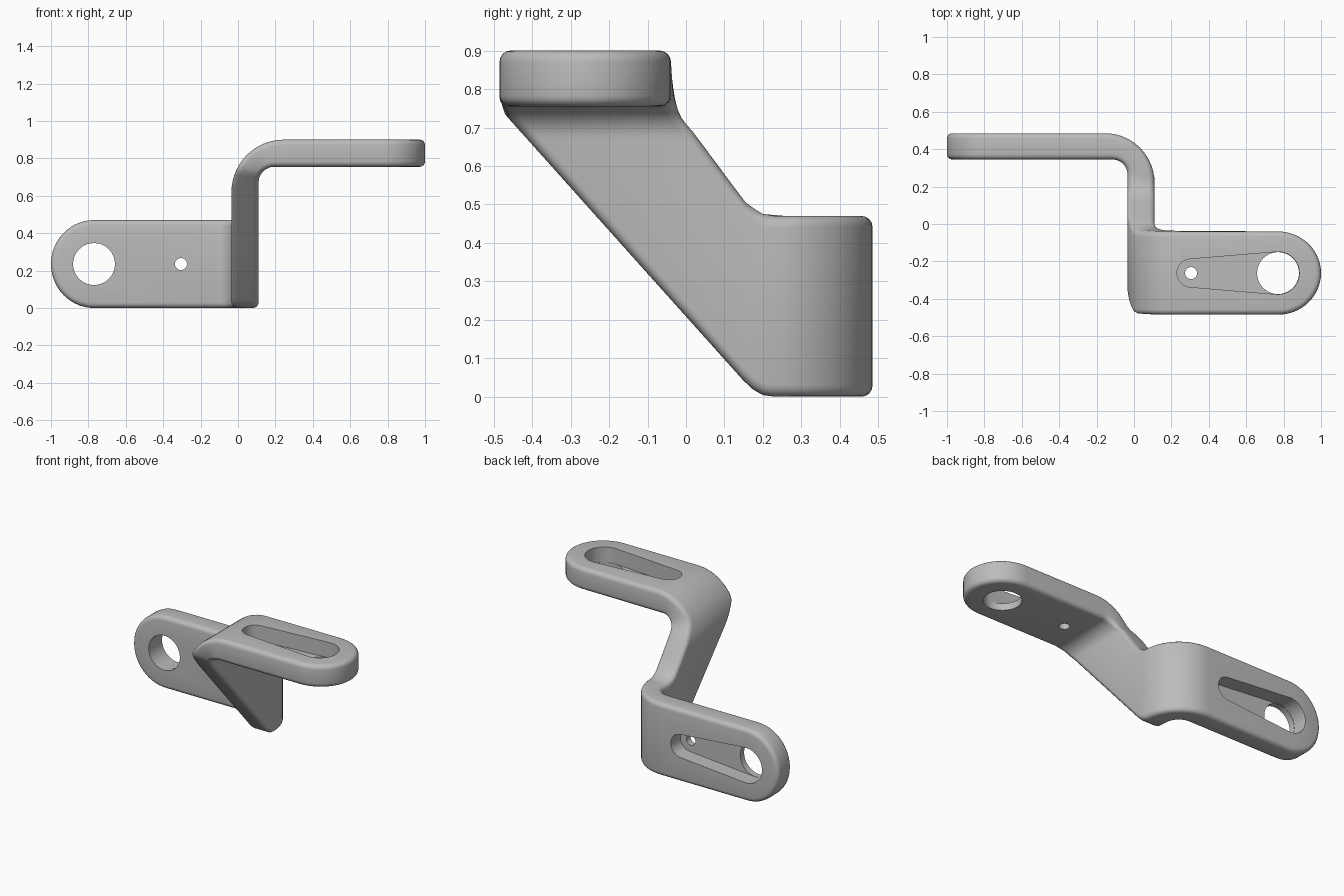
import bpy, bmesh
from math import sin, cos, pi
from mathutils import Vector

cube = bpy.data.objects.get("Cube")
if cube:
    bpy.data.objects.remove(cube, do_unlink=True)

steel = bpy.data.materials.new("grey_steel")
steel.use_nodes = True
GREY = (0.5, 0.5, 0.5, 1)
steel.diffuse_color = GREY
steel.node_tree.nodes["Principled BSDF"].inputs["Base Color"].default_value = GREY

# Main sizes: web faces, lower arm faces, upper arm faces
WEB_P, WEB_Q = -0.035, 0.11
LOW_P, LOW_Q, LOW_TOP = 0.345, 0.485, 0.47
UP_P, UP_Q, UP_FRONT, UP_BACK = 0.9, 0.755, -0.485, -0.04
END = 0.77
BEND = 14


def front_y(z):
    """Front limit of the web and upper arm at a height."""
    return max(UP_FRONT, UP_FRONT + (0.75 - z) / 1.116)


def back_y(z):
    """Back limit of the web and upper arm at a height."""
    pts = [(0.505, 0.155), (0.69, 0.017), (0.72, -0.01), (0.755, -0.035), (0.785, UP_BACK)]
    for (z0, y0), (z1, y1) in zip(pts, pts[1:]):
        if z <= z1:
            return y0 + (y1 - y0) * (z - z0) / (z1 - z0)
    return UP_BACK


def low_station(p, q):
    return [(*p, 0), (*p, LOW_TOP), (*q, 0), (*q, LOW_TOP)]


def up_station(p, q):
    return [(x, f(z), z) for x, z in (p, q) for f in (front_y, back_y)]


def web_station(a, b):
    return [(x, *e) for x in (WEB_P, WEB_Q) for e in (a, b)]


# Cross lines along the bent strip, from the lower arm to the upper arm
angles = [i / BEND * pi / 2 for i in range(BEND + 1)]
stations = [low_station((-END, LOW_P), (-END, LOW_Q))]
for t in angles:
    stations.append(low_station((-0.115 + 0.08 * sin(t), 0.265 + 0.08 * cos(t)),
                                (-0.155 + 0.265 * sin(t), 0.22 + 0.265 * cos(t))))
stations += [web_station((0.2, 0.004), (0.2, 0.475)),
             web_station((0.175, 0.018), (0.18, 0.487)),
             web_station((0.15, 0.041), (0.155, 0.505)),
             web_station((-0.1, 0.32), (0.11, 0.565))]
for t in angles:
    stations.append(up_station((0.245 - 0.28 * cos(t), 0.62 + 0.28 * sin(t)),
                               (0.195 - 0.085 * cos(t), 0.67 + 0.085 * sin(t))))
stations.append([(END, y, z) for z in (UP_P, UP_Q) for y in (UP_FRONT, UP_BACK)])

bm = bmesh.new()
rows = [[bm.verts.new(c) for c in s] for s in stations]
for r, s in zip(rows, rows[1:]):
    for i, j in ((0, 1), (1, 3), (3, 2), (2, 0)):
        bm.faces.new((r[i], r[j], s[j], s[i]))


def round_end(row, side):
    """Close one end of the strip with a half-round tip."""
    arcs = []
    for a, b in ((row[0], row[1]), (row[2], row[3])):
        mid, half = (a.co + b.co) / 2, (a.co - b.co) / 2
        arc = [a]
        for i in range(1, 28):
            t = pi * i / 28
            arc.append(bm.verts.new(mid + half * cos(t) + Vector((side * 0.23 * sin(t), 0, 0))))
        arcs.append(arc + [b])
        bm.faces.new(arcs[-1])
    p, q = arcs
    for i in range(len(p) - 1):
        bm.faces.new((p[i], p[i + 1], q[i + 1], q[i]))


round_end(rows[0], -1)
round_end(rows[-1], 1)
bmesh.ops.recalc_face_normals(bm, faces=bm.faces)


def make_object(name, mesh_bm):
    me = bpy.data.meshes.new(name)
    mesh_bm.to_mesh(me)
    mesh_bm.free()
    ob = bpy.data.objects.new(name, me)
    me.materials.append(steel)
    bpy.context.collection.objects.link(ob)
    return ob


bracket = make_object("offset_bracket", bm)
bpy.context.view_layer.objects.active = bracket
bracket.select_set(True)

# Rounded rim
bev = bracket.modifiers.new("rim", 'BEVEL')
bev.width, bev.segments = 0.028, 4
bev.limit_method, bev.angle_limit = 'ANGLE', 0.95
bev.use_clamp_overlap = False
bpy.ops.object.modifier_apply(modifier="rim")


def low_place(u, v, w):
    return (-u, LOW_Q - w, LOW_TOP / 2 + v)


def up_place(u, v, w):
    return (u, (UP_FRONT + UP_BACK) / 2 + v, UP_P - w)


def cut(place, circles, depth):
    """Cut the hull of some circles (centre, radius) to a depth."""
    cb = bmesh.new()
    for u, r in circles:
        for i in range(40):
            t = 2 * pi * i / 40
            for w in (-0.1, depth):
                cb.verts.new(place(u + r * cos(t), r * sin(t), w))
    hull = bmesh.ops.convex_hull(cb, input=cb.verts)
    bmesh.ops.dissolve_limit(cb, angle_limit=0.01, verts=cb.verts, edges=cb.edges)
    bmesh.ops.recalc_face_normals(cb, faces=cb.faces)
    cutter = make_object("cutter", cb)
    cutter.hide_render = True
    mod = bracket.modifiers.new("cut", 'BOOLEAN')
    mod.operation, mod.solver, mod.object = 'DIFFERENCE', 'EXACT', cutter
    bpy.ops.object.modifier_apply(modifier="cut")
    bpy.data.objects.remove(cutter, do_unlink=True)


# Tapered pocket, large hole and small hole in each arm
for place in (low_place, up_place):
    cut(place, [(END, 0.114), (0.305, 0.075)], 0.1)
    cut(place, [(END, 0.112)], 0.3)
    cut(place, [(0.305, 0.032)], 0.3)

bpy.ops.object.shade_smooth_by_angle(angle=0.6)
